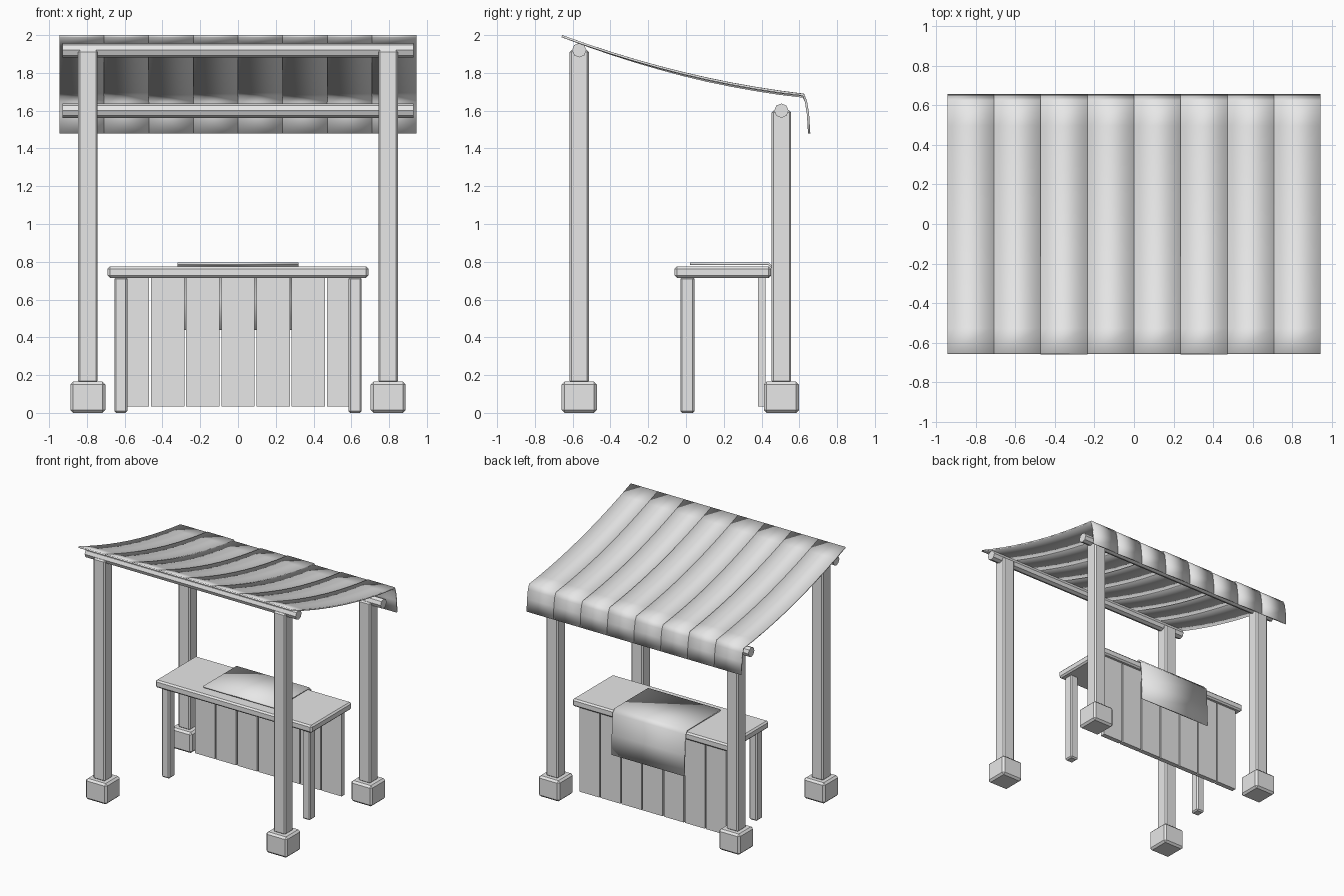
import bpy, bmesh, math
from mathutils import Matrix, Vector

old = bpy.data.objects.get("Cube")
if old:
    bpy.data.objects.remove(old, do_unlink=True)

grey = bpy.data.materials.new("plain_grey")
grey.use_nodes = True
grey.diffuse_color = (0.8, 0.8, 0.8, 1)
grey.node_tree.nodes["Principled BSDF"].inputs["Base Color"].default_value = (0.8, 0.8, 0.8, 1)


def finish(name, bm):
    mesh = bpy.data.meshes.new(name)
    bm.to_mesh(mesh)
    bm.free()
    mesh.materials.append(grey)
    obj = bpy.data.objects.new(name, mesh)
    bpy.context.collection.objects.link(obj)
    return obj


def box(name, low, high, bevel=0.0):
    """Box between two corners, with an optional chamfer."""
    low, high = Vector(low), Vector(high)
    bm = bmesh.new()
    bmesh.ops.create_cube(bm, size=1)
    bmesh.ops.scale(bm, vec=high - low, verts=bm.verts)
    bmesh.ops.translate(bm, vec=(low + high) / 2, verts=bm.verts)
    if bevel:
        bmesh.ops.bevel(bm, geom=bm.edges[:], offset=bevel, segments=1,
                        affect='EDGES', profile=0.5)
    return finish(name, bm)


def beam(name, y, z, half_length, radius):
    """Eight-sided pole lying along x."""
    bm = bmesh.new()
    bmesh.ops.create_cone(bm, cap_ends=True, segments=8, radius1=radius,
                          radius2=radius, depth=2 * half_length)
    turn = Matrix.Translation((0, y, z)) @ Matrix.Rotation(math.pi / 2, 4, 'Y')
    bmesh.ops.transform(bm, matrix=turn, verts=bm.verts)
    return finish(name, bm)


def sheet(name, profile, x0, x1, thickness):
    """Cloth strip: a (y, z) profile swept across x, thickened inwards."""
    bm = bmesh.new()
    rows = [[bm.verts.new((x, y, z)) for x in (x0, x1)] for y, z in profile]
    for a, b in zip(rows, rows[1:]):
        bm.faces.new((a[0], a[1], b[1], b[0]))
    obj = finish(name, bm)
    solid = obj.modifiers.new("thickness", 'SOLIDIFY')
    solid.thickness = thickness
    solid.offset = -1
    bpy.ops.object.select_all(action='DESELECT')
    obj.select_set(True)
    bpy.context.view_layer.objects.active = obj
    bpy.ops.object.shade_smooth_by_angle(angle=math.radians(30))
    return obj


# Posts on footings, with a cross beam over each pair
for row, y, top in (("front", -0.565, 1.92), ("back", 0.505, 1.6)):
    for side, x in (("left", 0.795), ("right", -0.795)):
        box(f"{row}_{side}_footing", (x - 0.093, y - 0.093, 0),
            (x + 0.093, y + 0.093, 0.165), 0.015)
        box(f"{row}_{side}_post", (x - 0.052, y - 0.052, 0.16),
            (x + 0.052, y + 0.052, top), 0.01)
    beam(f"{row}_beam", y, top, 0.93, 0.038)

# Canopy: eight sagging strips, each hanging slightly differently
drops = (0.004, 0, 0.011, 0.005, 0, 0.011, 0.005, 0.001)
width = 1.89 / len(drops)
steps = 10
for i, drop in enumerate(drops):
    profile = []
    for k in range(steps + 1):
        t = k / steps
        z = 2.0 - 0.31 * t - 0.16 * t * (1 - t) - drop * min(1, 1.8 * t)
        profile.append((-0.655 + 1.28 * t, z))
    # Valance folding down at the back
    profile += [(0.641, 1.65), (0.652, 1.58), (0.658, 1.48)]
    x = -0.945 + i * width
    sheet(f"canopy_strip_{i + 1}", profile, x, x + width, 0.012)

# Counter with two legs
box("counter_top", (-0.69, -0.06, 0.715), (0.69, 0.45, 0.775), 0.012)
for side, x in (("left", 0.62), ("right", -0.62)):
    box(f"counter_{side}_leg", (x - 0.035, -0.03, 0),
        (x + 0.035, 0.045, 0.72), 0.01)

# Plank panel closing the back of the counter
for i in range(7):
    x = (i - 3) * 0.186
    box(f"panel_plank_{i + 1}", (x - 0.088, 0.382, 0.035), (x + 0.088, 0.42, 0.72))

# Cloth laid over the counter and hanging down the back
cloth = [(0.02, 0.795), (0.44, 0.795), (0.468, 0.765), (0.478, 0.6), (0.484, 0.44)]
sheet("counter_cloth", cloth, -0.32, 0.32, 0.012)
